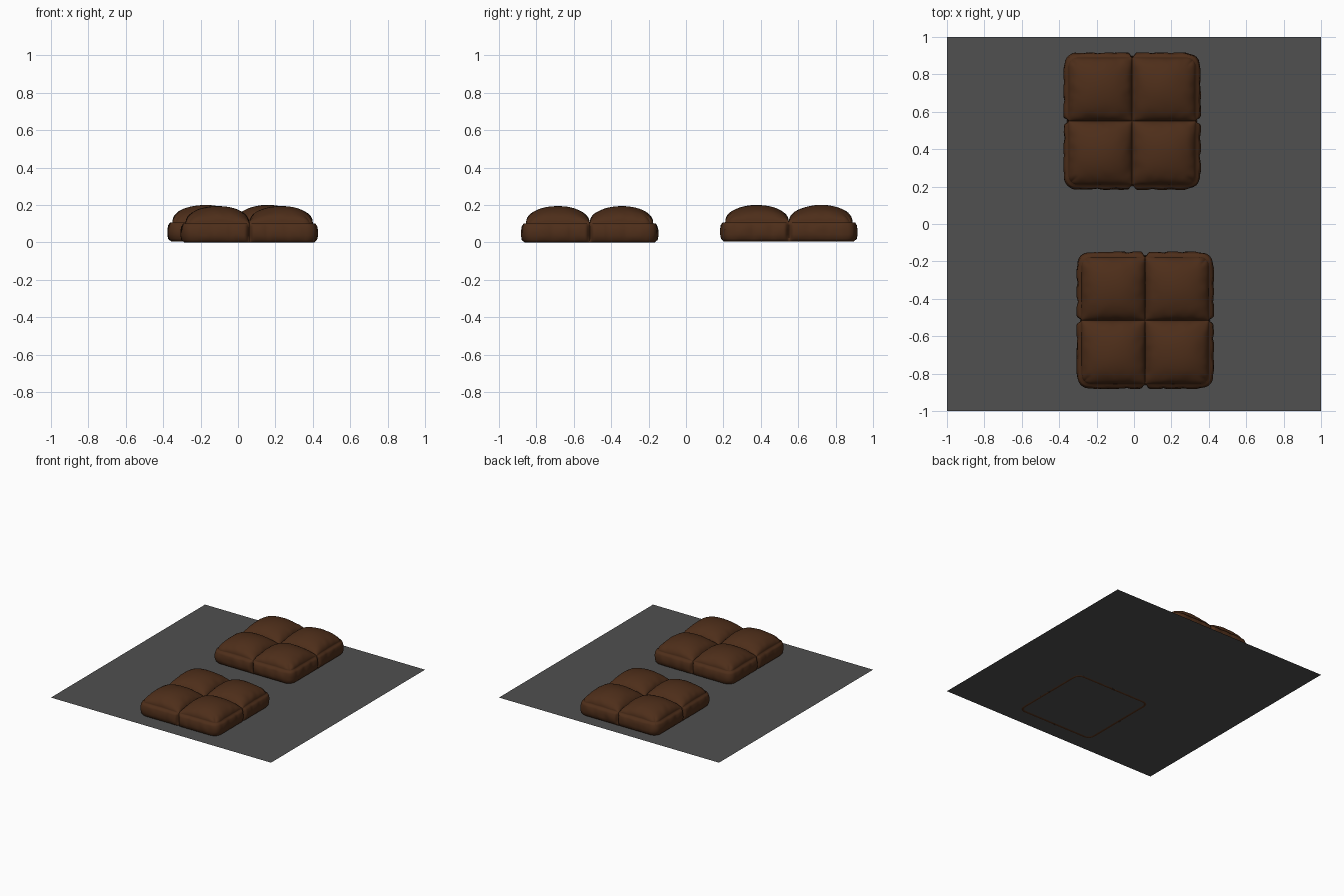
import bpy, bmesh, math
from mathutils import Vector, noise

if "Cube" in bpy.data.objects:
    bpy.data.objects.remove(bpy.data.objects["Cube"])

HALF = 0.34      # half width of the tufted top
CORE = 0.29      # where corner rounding begins
SEGS = 72


def material(name, rgb):
    m = bpy.data.materials.new(name)
    m.diffuse_color = (*rgb, 1)
    m.use_nodes = True
    m.node_tree.nodes["Principled BSDF"].inputs["Base Color"].default_value = m.diffuse_color
    return m


def lobe(t):
    """Map -1..1 to a lobe-local coordinate, packing points near the seams."""
    return math.sin((2 * abs(t) - 1) * math.pi / 2)


def round_corner(x, y):
    """Bend the square plan into one with rounded corners; also give the outward direction."""
    cx, cy = max(-CORE, min(CORE, x)), max(-CORE, min(CORE, y))
    d = Vector((x - cx, y - cy))
    if d.length < 1e-6:
        return Vector((x, y)), Vector((0, 0))
    m = max(abs(d.x), abs(d.y))
    d.normalize()
    return Vector((cx, cy)) + d * m, d


def cushion(name, cx, cy, base_z, seed, mat):
    bm = bmesh.new()
    bmesh.ops.create_grid(bm, x_segments=SEGS, y_segments=SEGS, size=1)
    rim = [v for v in bm.verts if v.is_boundary]
    rim.sort(key=lambda v: math.atan2(v.co.y, v.co.x))

    # four domed pads with puckers along the seams
    out = {}
    for v in bm.verts:
        u, w = v.co.x, v.co.y
        s, t = lobe(u), lobe(w)
        x = math.copysign(HALF * (1 + s) / 2, u)
        y = math.copysign(HALF * (1 + t) / 2, w)
        dome = (max(0, 1 - s * s) * max(0, 1 - t * t)) ** 0.46
        edge = max(abs(s), abs(t)) ** 5
        n = noise.noise(Vector((x * 22, y * 22, seed)))
        soft = noise.noise(Vector((x * 7, y * 7, seed + 5)))
        z = 0.102 + 0.092 * dome + dome ** 0.5 * (0.012 * n * edge + 0.003 * soft)
        p, out[v] = round_corner(x, y)
        v.co = (p.x, p.y, z)

    # bulging, pleated border band down to the hollow underside
    profile = [(0.013, 0.100), (0.021, 0.085), (0.026, 0.062), (0.027, 0.037),
               (0.021, 0.013), (0.008, 0.0), (-0.004, 0.0), (-0.012, 0.007)]
    start = [(v.co.xy.copy(), out[v]) for v in rim]
    ring = rim
    for d, z in profile:
        new = []
        for p, o in start:
            along = p.x if abs(p.y) > abs(p.x) else p.y
            k = 1.0
            if d > 0.01:
                k = 0.78 + 0.26 * abs(math.cos(along * 32 + seed)) ** 0.6
                k += 0.2 * noise.noise(Vector((p.x * 18, p.y * 18, z * 25 + seed)))
                k -= 0.9 * math.exp(-(along / 0.012) ** 2)
            q = p + o * min(d * k, 0.028)
            new.append(bm.verts.new((q.x, q.y, z)))
        for i in range(len(ring)):
            j = (i + 1) % len(ring)
            bm.faces.new((ring[i], new[i], new[j], ring[j]))
        ring = new
    bm.faces.new(ring)
    bmesh.ops.recalc_face_normals(bm, faces=bm.faces)

    me = bpy.data.meshes.new(name)
    bm.to_mesh(me)
    bm.free()
    me.materials.append(mat)
    me.shade_smooth()
    ob = bpy.data.objects.new(name, me)
    ob.location = (cx, cy, base_z)
    bpy.context.collection.objects.link(ob)


brown = material("brown_leather", (0.075, 0.027, 0.010))
grey = material("dark_grey", (0.08, 0.08, 0.08))

# floor sheet
bpy.ops.mesh.primitive_plane_add(size=2, location=(0, 0, 0.003))
floor = bpy.context.object
floor.name = "floor_sheet"
floor.data.materials.append(grey)

# two tufted floor cushions
cushion("back_cushion", -0.01, 0.55, 0.006, 1.3, brown)
cushion("front_cushion", 0.06, -0.515, 0.0, 4.7, brown)
